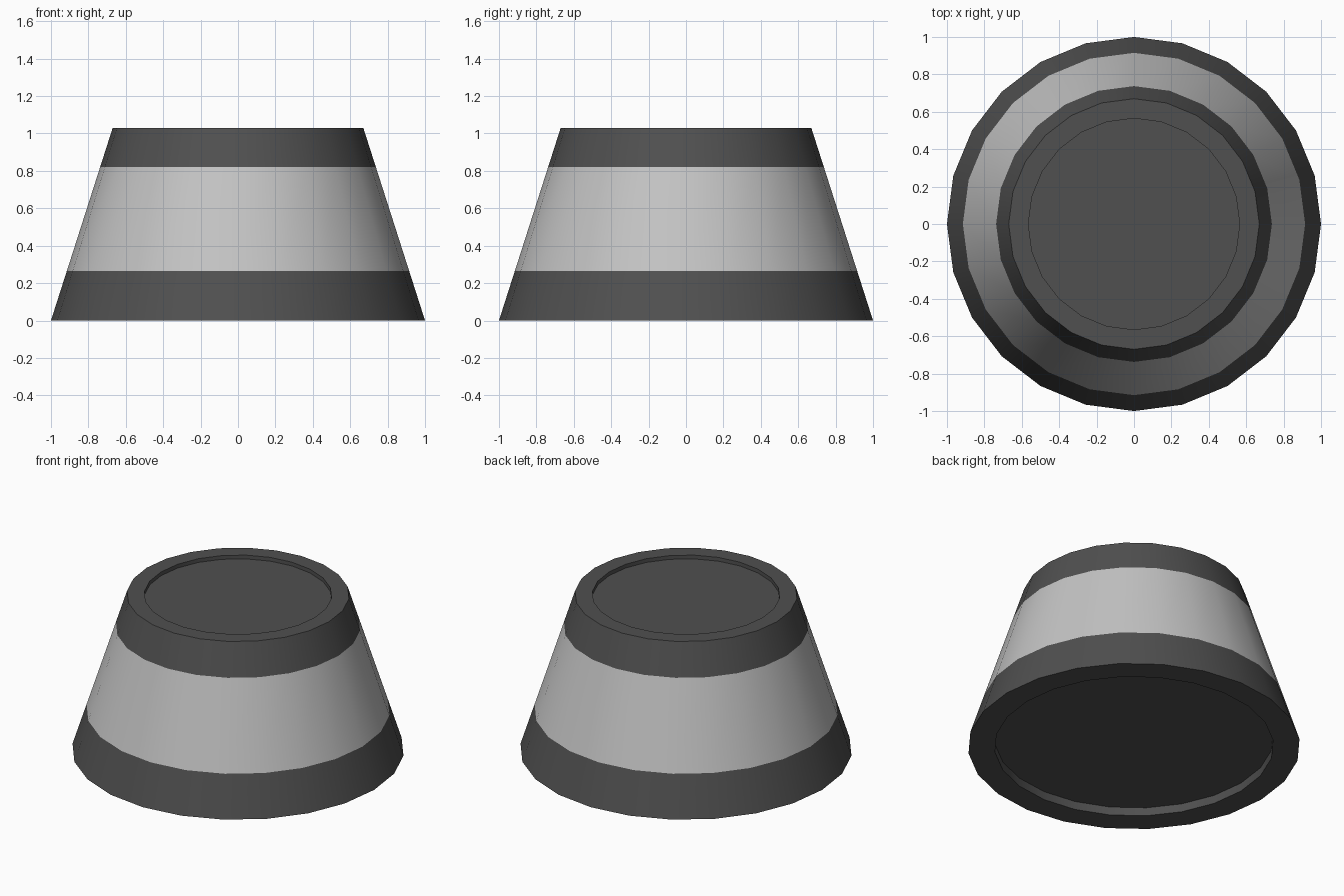
import bpy, bmesh, math

if "Cube" in bpy.data.objects:
    bpy.data.objects.remove(bpy.data.objects["Cube"])

SIDES = 24
HEIGHT, R_BOTTOM, R_TOP = 1.03, 1.0, 0.67
BAND_LOW, BAND_HIGH = 0.265, 0.82


def material(name, value):
    m = bpy.data.materials.new(name)
    m.diffuse_color = (value, value, value, 1)
    m.use_nodes = True
    m.node_tree.nodes["Principled BSDF"].inputs["Base Color"].default_value = m.diffuse_color
    return m


def wall_radius(z):
    return R_BOTTOM + (R_TOP - R_BOTTOM) * z / HEIGHT


dark = material("dark grey", 0.08)
light = material("light grey", 0.55)

# Profile (radius, height): recessed base, tapered wall, recessed top
profile = [(0.84, 0.055), (0.84, 0), (R_BOTTOM, 0),
           (wall_radius(BAND_LOW), BAND_LOW), (wall_radius(BAND_HIGH), BAND_HIGH),
           (R_TOP, HEIGHT), (0.565, HEIGHT), (0.565, HEIGHT - 0.025)]

bm = bmesh.new()
rings = []
for r, z in profile:
    angles = [2 * math.pi * i / SIDES for i in range(SIDES)]
    rings.append([bm.verts.new((r * math.cos(a), r * math.sin(a), z)) for a in angles])
for lower, upper in zip(rings, rings[1:]):
    for i in range(SIDES):
        j = (i + 1) % SIDES
        bm.faces.new((lower[i], lower[j], upper[j], upper[i]))

# Recessed end discs
bm.faces.new(rings[0][::-1])
bm.faces.new(rings[-1])
bmesh.ops.recalc_face_normals(bm, faces=bm.faces)

# Light band around the middle of the wall
for f in bm.faces:
    z = f.calc_center_median().z
    f.material_index = 1 if BAND_LOW < z < BAND_HIGH else 0

mesh = bpy.data.meshes.new("tapered_drum")
bm.to_mesh(mesh)
bm.free()
mesh.materials.append(dark)
mesh.materials.append(light)
drum = bpy.data.objects.new("tapered_drum", mesh)
bpy.context.collection.objects.link(drum)

# Smooth wall, crisp rims
bpy.context.view_layer.objects.active = drum
drum.select_set(True)
bpy.ops.object.shade_smooth_by_angle(angle=math.radians(30))
